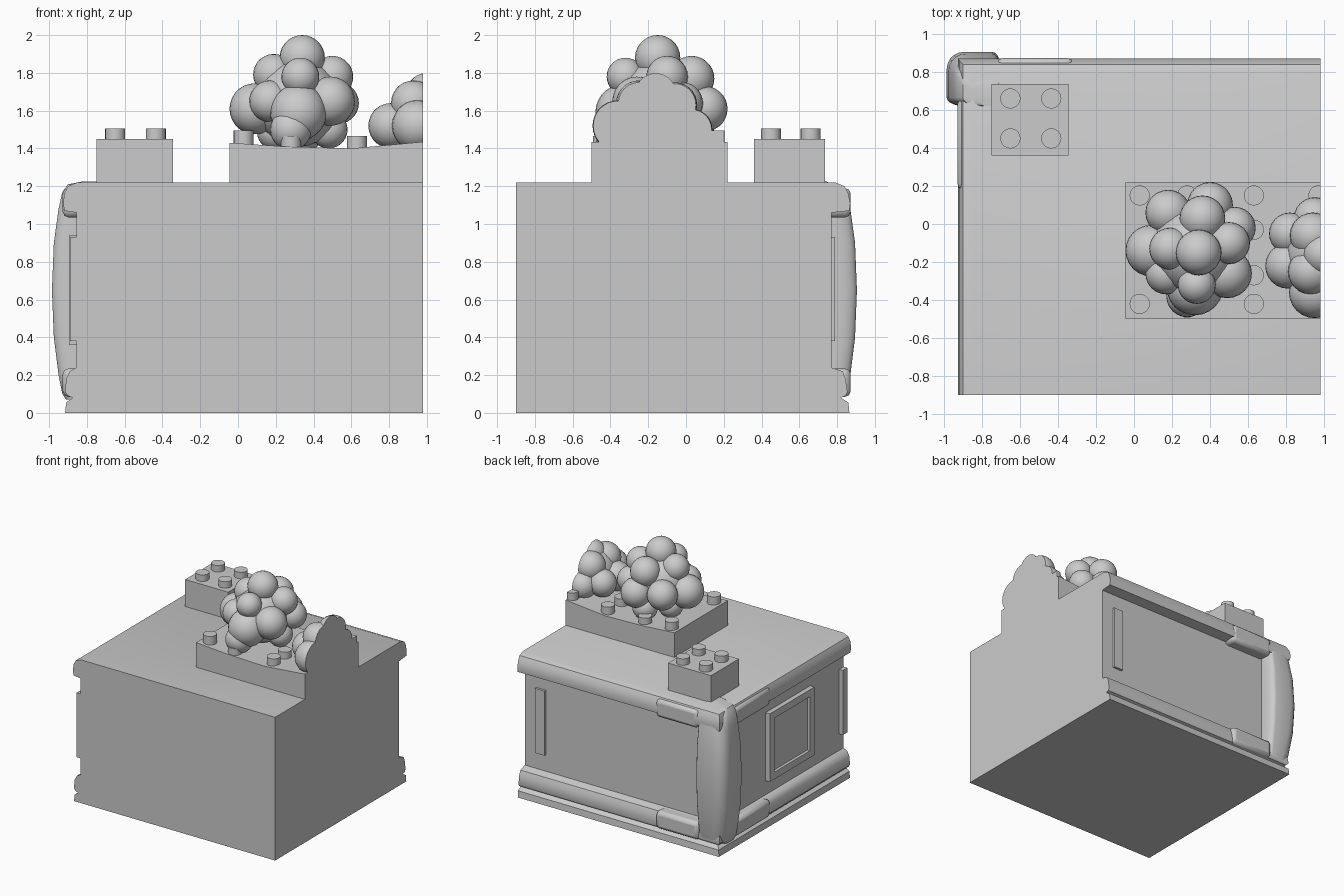
import bpy
import bmesh
from math import cos, sin, pi, radians
from mathutils import Vector, Matrix

RIGHT, FRONT = 0.98, -0.9      # the two flat cut planes

cube = bpy.data.objects.get("Cube")
if cube:
    bpy.data.objects.remove(cube)

grey = bpy.data.materials.new("plain grey")
grey.use_nodes = True
grey.diffuse_color = (0.6, 0.6, 0.6, 1)
grey.node_tree.nodes["Principled BSDF"].inputs["Base Color"].default_value = grey.diffuse_color


def finish(name, bm, smooth=True, bevel=0):
    bmesh.ops.recalc_face_normals(bm, faces=bm.faces)
    mesh = bpy.data.meshes.new(name)
    bm.to_mesh(mesh)
    bm.free()
    mesh.materials.append(grey)
    obj = bpy.data.objects.new(name, mesh)
    bpy.context.collection.objects.link(obj)
    if bevel:
        mod = obj.modifiers.new("Bevel", "BEVEL")
        mod.width, mod.segments = bevel, 2
    if smooth:
        bpy.ops.object.select_all(action="DESELECT")
        obj.select_set(True)
        bpy.context.view_layer.objects.active = obj
        bpy.ops.object.shade_smooth_by_angle(angle=radians(35))
    return obj


def loft(bm, rings):
    """Stack closed rings of points into a capped solid."""
    rows = [[bm.verts.new(p) for p in ring] for ring in rings]
    for low, high in zip(rows, rows[1:]):
        for i in range(len(low)):
            j = (i + 1) % len(low)
            bm.faces.new((low[i], low[j], high[j], high[i]))
    bm.faces.new(rows[0])
    bm.faces.new(rows[-1])


def add_box(bm, low, high):
    low, high = Vector(low), Vector(high)
    place = Matrix.Translation((low + high) / 2) @ Matrix.Diagonal((*(high - low), 1))
    bmesh.ops.create_cube(bm, size=1, matrix=place)


def box(name, low, high, bevel=0):
    bm = bmesh.new()
    add_box(bm, low, high)
    return finish(name, bm, smooth=bool(bevel), bevel=bevel)


def studs(name, spots, low, high, radius=0.053):
    bm = bmesh.new()
    for x, y in spots:
        bmesh.ops.create_cone(bm, cap_ends=True, segments=20, radius1=radius, radius2=radius,
                              depth=high - low, matrix=Matrix.Translation((x, y, (low + high) / 2)))
    cut_right(bm)
    finish(name, bm)


def cut_right(bm):
    """Trim at the right-hand cut plane and close every opening."""
    cut = bmesh.ops.bisect_plane(bm, geom=bm.verts[:] + bm.edges[:] + bm.faces[:],
                                 plane_co=(RIGHT, 0, 0), plane_no=(1, 0, 0), clear_outer=True)
    edges = [e for e in cut["geom_cut"] if isinstance(e, bmesh.types.BMEdge)]
    if edges:
        bmesh.ops.edgeloop_fill(bm, edges=edges)


def foliage(name, balls):
    bm = bmesh.new()
    for x, y, z, r in balls:
        bmesh.ops.create_uvsphere(bm, u_segments=24, v_segments=14, radius=r,
                                  matrix=Matrix.Translation((x, y, z)))
    cut_right(bm)
    finish(name, bm)


# Main body: plinth, lower moulding, recessed wall and cornice (left reach, back reach, height)
profile = [(.915, .865, 0), (.91, .86, .055), (.875, .82, .08), (.9, .845, .09),
           (.915, .855, .11), (.91, .845, .18), (.89, .83, .22), (.855, .77, .24),
           (.855, .77, 1.06), (.92, .865, 1.07), (.925, .87, 1.11), (.92, .86, 1.16),
           (.9, .84, 1.2), (.85, .79, 1.22)]
bm = bmesh.new()
loft(bm, [[(-x, FRONT, z), (RIGHT, FRONT, z), (RIGHT, y, z), (-x, y, z)] for x, y, z in profile])
finish("main_body", bm)


# Corner pillar: rounded square that bulges at mid height
def pillar_ring(z, reach, r=0.09):
    inner_x, inner_y = -0.7, 0.62
    outer_x, outer_y = -reach, reach - 0.08
    corners = [(outer_x + r, outer_y - r, 90), (outer_x + r, inner_y + r / 2, 180),
               (inner_x - r / 2, inner_y + r / 2, 270), (inner_x - r / 2, outer_y - r, 0)]
    ring = []
    for x, y, start in corners:
        rx = r if x < -0.8 else r / 2
        ry = r if y > 0.75 else r / 2
        for k in range(6):
            a = radians(start + 18 * k)
            ring.append((x + rx * cos(a), y + ry * sin(a), z))
    return ring


bulge = [(.07, .91), (.1, .93), (.2, .95), (.4, .975), (.65, .985), (.9, .975),
         (1.08, .95), (1.17, .93), (1.21, .9), (1.225, .87)]
bm = bmesh.new()
loft(bm, [pillar_ring(z, reach) for z, reach in bulge])
finish("corner_pillar", bm)

# Sleeves on the mouldings beside the pillar
for label, low, high in (("lower", .085, .235), ("upper", 1.035, 1.19)):
    box(label + "_back_sleeve", (-.72, .74, low), (-.32, .872, high), bevel=.03)
    box(label + "_side_sleeve", (-.928, .18, low), (-.8, .66, high), bevel=.03)


# Raised window frames with a sunken pane on the left-hand wall
def side_frame(name, y0, y1, z0=.36, z1=.94, rim=.06):
    bm = bmesh.new()
    for a, b, c, d in ((y0, y1, z0, z0 + rim), (y0, y1, z1 - rim, z1),
                       (y0, y0 + rim, z0 + rim, z1 - rim), (y1 - rim, y1, z0 + rim, z1 - rim)):
        add_box(bm, (-.895, a, c), (-.84, b, d))
    finish(name, bm, smooth=False)
    box(name + "_pane", (-.87, y0 + rim, z0 + rim), (-.84, y1 - rim, z1 - rim))


side_frame("window_frame", -.45, .15)
box("side_strip", (-.89, FRONT, .38), (-.84, -.84, .93))
box("back_strip", (.78, .75, .38), (.87, .79, .93))

# Small roof block
box("small_block", (-.75, .36, 1.2), (-.345, .735, 1.45))
studs("small_block_studs", [(x, y) for x in (-.65, -.435) for y in (.45, .66)], 1.43, 1.505)

# Long roof block with a slightly sagging top
bm = bmesh.new()
sag = [(-.045, 1.43), (.25, 1.41), (.6, 1.4), (RIGHT, 1.435)]
loft(bm, [[(x, -.5, 1.2), (x, .22, 1.2), (x, .22, top), (x, -.5, top)] for x, top in sag])
finish("long_block", bm)
studs("long_block_corner_studs", [(.03, -.42), (.03, .15), (.97, .15)], 1.4, 1.495)
studs("long_block_studs", [(.28, .15), (.28, -.44), (.63, .15), (.63, -.03), (.63, -.27),
                           (.63, -.42)], 1.38, 1.465)

# Bushes made of overlapping balls
foliage("round_bush", [
    (.34, -.15, 1.88, .12), (.19, -.13, 1.79, .11), (.5, -.1, 1.78, .11), (.36, .03, 1.77, .12),
    (.33, -.32, 1.78, .1), (.09, -.14, 1.61, .135), (.18, .06, 1.63, .12), (.4, .1, 1.61, .12),
    (.53, -.02, 1.64, .11), (.49, -.26, 1.65, .13), (.32, -.33, 1.59, .15), (.17, -.26, 1.65, .11),
    (.28, -.38, 1.5, .11), (.32, -.14, 1.64, .23), (.2, -.08, 1.49, .1), (.48, -.12, 1.5, .1),
    (.35, .05, 1.48, .1)])
foliage("cut_bush", [
    (1, -.16, 1.69, .11), (.93, -.25, 1.64, .12), (.94, -.06, 1.63, .12), (.81, -.22, 1.52, .12),
    (.82, -.05, 1.52, .11), (.95, -.36, 1.52, .135), (.95, .03, 1.5, .11), (1, -.16, 1.55, .2)])
